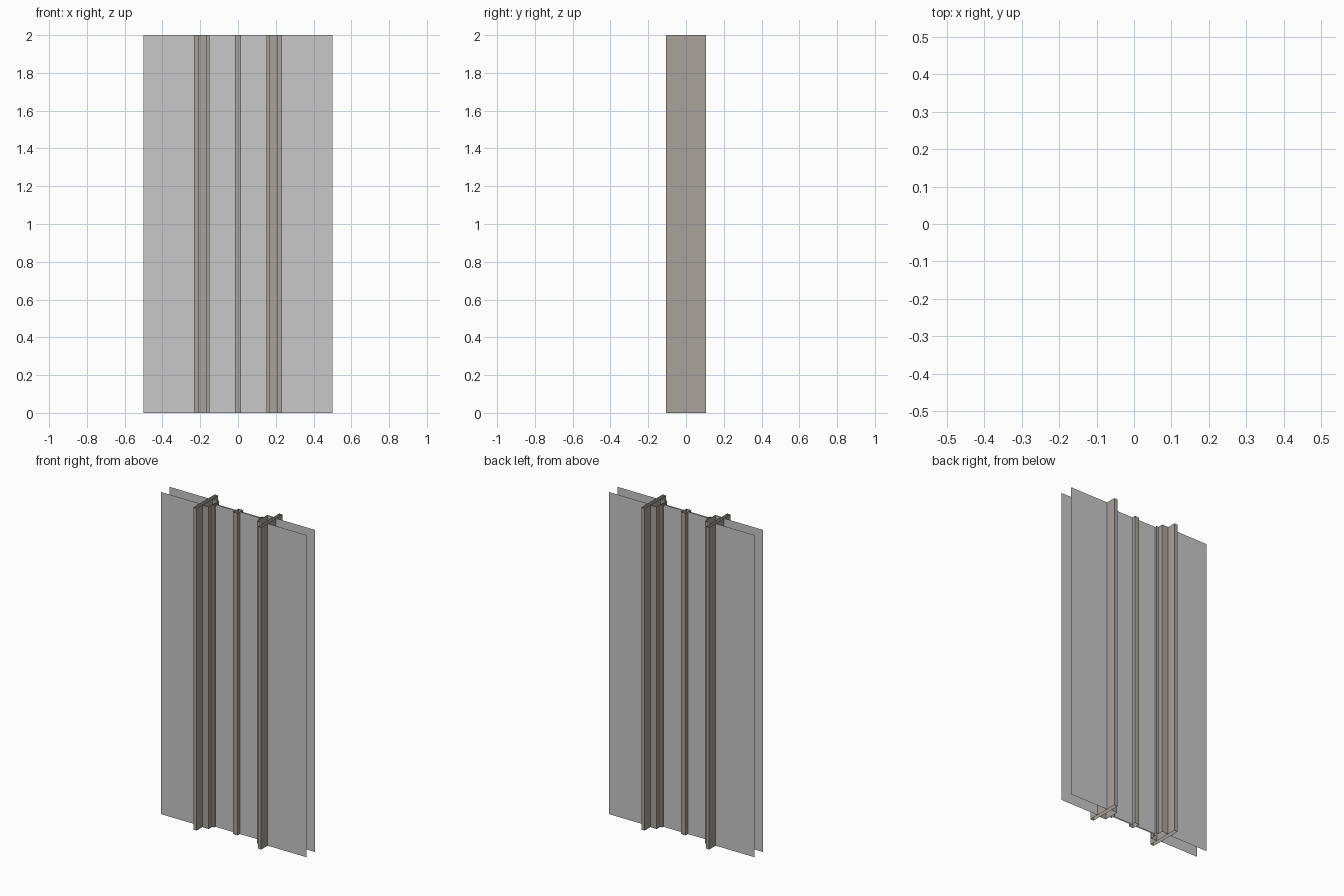
import bpy

if "Cube" in bpy.data.objects:
    bpy.data.objects.remove(bpy.data.objects["Cube"])

H = 2.0  # full height; every part is an open vertical extrusion


def material(name, rgb):
    m = bpy.data.materials.new(name)
    m.diffuse_color = (*rgb, 1.0)
    m.use_nodes = True
    m.node_tree.nodes["Principled BSDF"].inputs["Base Color"].default_value = m.diffuse_color
    return m


PANEL = material("light_grey_panel", (0.58, 0.58, 0.58))
FRAME = material("warm_grey_frame", (0.39, 0.36, 0.33))


def extrude(name, points, mat, closed=True):
    """Pull a plan outline straight up, leaving both ends open."""
    n = len(points)
    verts = [(x, y, z) for z in (0, H) for x, y in points]
    faces = [(i, (i + 1) % n, n + (i + 1) % n, n + i)
             for i in range(n if closed else n - 1)]
    mesh = bpy.data.meshes.new(name)
    mesh.from_pydata(verts, [], faces)
    mesh.materials.append(mat)
    ob = bpy.data.objects.new(name, mesh)
    bpy.context.collection.objects.link(ob)
    return ob


def tube(name, xa, xb, half_y, mat):
    x0, x1 = sorted((xa, xb))
    return extrude(name, [(x0, -half_y), (x1, -half_y), (x1, half_y), (x0, half_y)], mat)


def sheet(name, xa, xb, y):
    x0, x1 = sorted((xa, xb))
    pts = [(x0, y), (x1, y)]
    if y > 0:
        pts.reverse()  # face outwards
    return extrude(name, pts, PANEL, closed=False)


for side, s in (("left", -1), ("right", 1)):
    # deep upright, jamb and narrow stop
    tube(side + "_upright", s * 0.21, s * 0.233, 0.105, FRAME)
    tube(side + "_jamb", s * 0.166, s * 0.21, 0.05, FRAME)
    tube(side + "_stop", s * 0.152, s * 0.166, 0.016, FRAME)
    for face, f in (("front", -1), ("back", 1)):
        # outer wall skins and thin inner panel
        sheet(f"{side}_{face}_wall_skin", s * 0.233, s * 0.5, f * 0.042)
        sheet(f"{side}_{face}_inner_panel", s * 0.016, s * 0.152, f * 0.004)

# central mullion
tube("central_mullion", -0.016, 0.016, 0.026, FRAME)
